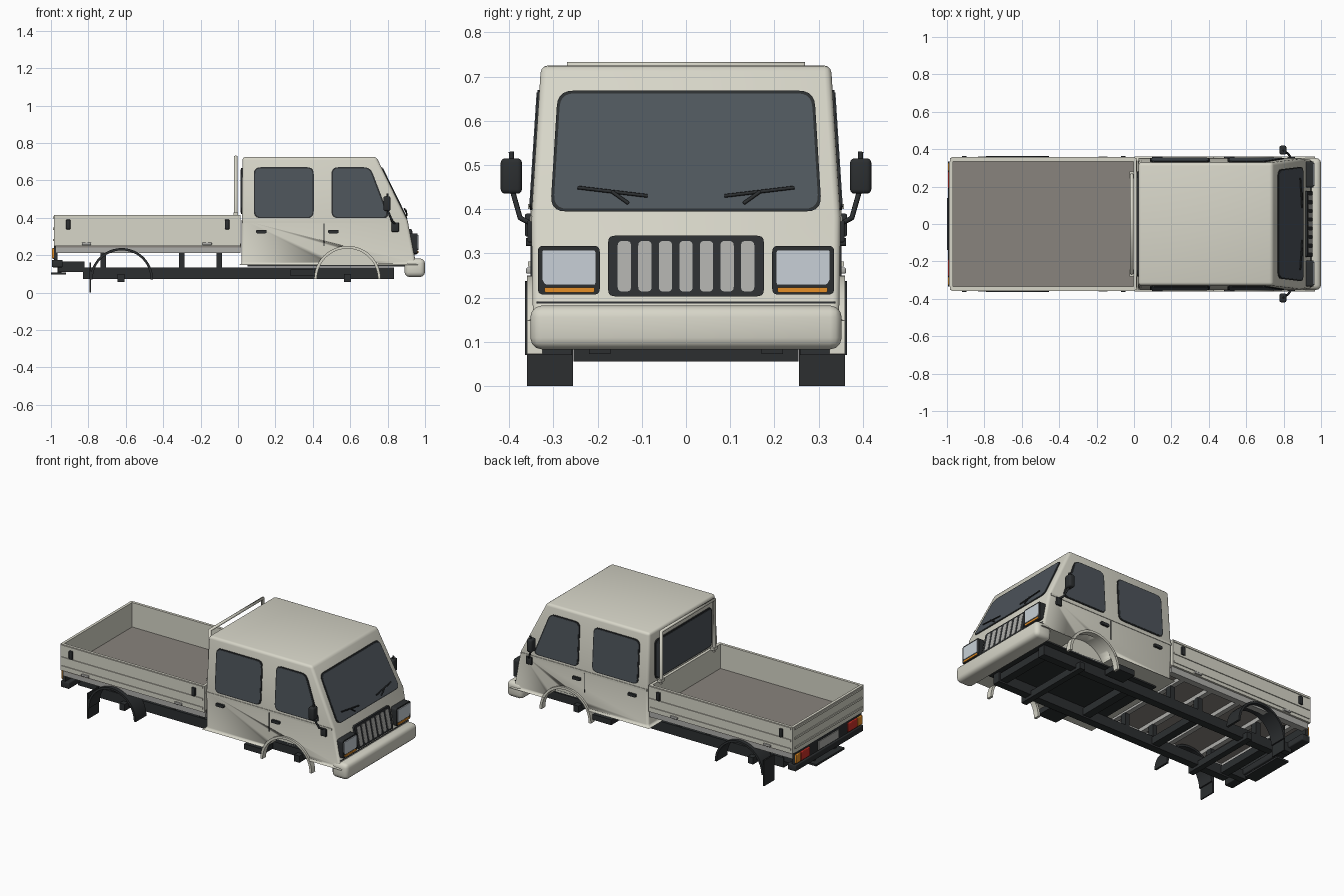
import bpy, bmesh
from math import sin, cos, pi, radians
from mathutils import Vector

if "Cube" in bpy.data.objects:
    bpy.data.objects.remove(bpy.data.objects["Cube"])


def material(name, r, g, b):
    m = bpy.data.materials.new(name)
    m.diffuse_color = (r, g, b, 1)
    m.use_nodes = True
    m.node_tree.nodes["Principled BSDF"].inputs["Base Color"].default_value = m.diffuse_color
    return m


PAINT = material("paint", 0.68, 0.67, 0.58)
DARK = material("dark_plastic", 0.025, 0.028, 0.03)
GLASS = material("glass", 0.075, 0.09, 0.105)
FLOOR = material("bed_floor", 0.25, 0.23, 0.205)
TRIM = material("grey_trim", 0.42, 0.42, 0.40)
LENS = material("lens", 0.58, 0.63, 0.68)
AMBER = material("amber", 0.8, 0.28, 0.02)
RED = material("red", 0.6, 0.03, 0.02)


def finish(name, bm, mat, smooth=True):
    bmesh.ops.recalc_face_normals(bm, faces=bm.faces)
    me = bpy.data.meshes.new(name)
    bm.to_mesh(me)
    bm.free()
    ob = bpy.data.objects.new(name, me)
    bpy.context.collection.objects.link(ob)
    if mat:
        me.materials.append(mat)
    if smooth:
        bpy.ops.object.select_all(action='DESELECT')
        ob.select_set(True)
        bpy.context.view_layer.objects.active = ob
        bpy.ops.object.shade_smooth_by_angle(angle=radians(35))
    return ob


def box(name, xr, yr, zr, mat, bevel=0.0):
    bm = bmesh.new()
    bmesh.ops.create_cube(bm, size=1)
    for v in bm.verts:
        v.co = [(r[0] + r[1]) / 2 + c * (r[1] - r[0]) for r, c in zip((xr, yr, zr), v.co)]
    if bevel:
        bmesh.ops.bevel(bm, geom=bm.edges[:], offset=bevel, segments=3, profile=0.5, affect='EDGES')
    return finish(name, bm, mat, bevel > 0)


def rounded(pts, r):
    """Round the corners of a 2D polygon."""
    out, n = [], len(pts)
    for i in range(n):
        p, a, b = Vector(pts[i]), Vector(pts[i - 1]), Vector(pts[(i + 1) % n])
        p0, p1 = p + (a - p).normalized() * r, p + (b - p).normalized() * r
        for k in range(6):
            t = k / 5
            out.append(p0 * (1 - t) ** 2 + p * 2 * t * (1 - t) + p1 * t * t)
    return out


def panel(name, pts, place, d0, d1, mat, r=0.0):
    """Extrude a 2D outline between depths d0 and d1 on a mapped surface."""
    if r:
        pts = rounded(pts, r)
    bm = bmesh.new()
    a, b = ([bm.verts.new(place(p[0], p[1], d)) for p in pts] for d in (d0, d1))
    bm.faces.new(a)
    bm.faces.new(b)
    for i in range(len(pts)):
        j = (i + 1) % len(pts)
        bm.faces.new((a[i], a[j], b[j], b[i]))
    return finish(name, bm, mat)


def pipe(name, pts, r, mat):
    cu = bpy.data.curves.new(name, 'CURVE')
    cu.dimensions = '3D'
    cu.bevel_depth, cu.bevel_resolution, cu.use_fill_caps = r, 2, True
    sp = cu.splines.new('POLY')
    sp.points.add(len(pts) - 1)
    for q, p in zip(sp.points, pts):
        q.co = (*p, 1)
    ob = bpy.data.objects.new(name, cu)
    bpy.context.collection.objects.link(ob)
    cu.materials.append(mat)


def rect(u0, u1, v0, v1):
    return [(u0, v0), (u1, v0), (u1, v1), (u0, v1)]


def arch(cx, cz, ro, ri, n=24):
    ang = [pi * i / n for i in range(n + 1)]
    return ([(cx + ro * cos(a), cz + ro * sin(a)) for a in ang] +
            [(cx + ri * cos(a), cz + ri * sin(a)) for a in reversed(ang)])


# Surfaces that outlines are laid on
def screen(u, v, d):
    return (0.907 - 0.167 * (v - 0.385) / 0.34 + d, u, v)


def nose(u, v, d):
    return (0.953 - 0.046 * (v - 0.15) / 0.235 + d, u, v)


def back(u, v, d):
    return (0.02 - d, u, v)


def side(s):
    return lambda u, v, d: (u, s * (0.35 - 0.022 * max(0, v - 0.385) / 0.34 + d), v)


def flat(s):
    return lambda u, v, d: (u, s * d, v)


# Cab body lofted through three levels, with wheel wells cut out
bm = bmesh.new()
rings = []
for z, xb, xf, w in ((0.147, 0.02, 0.953, 0.346), (0.385, 0.02, 0.907, 0.35), (0.725, 0.024, 0.74, 0.328)):
    rings.append([bm.verts.new(p) for p in ((xb, -w, z), (xf, -w, z), (xf, w, z), (xb, w, z))])
bm.faces.new(rings[0])
bm.faces.new(rings[2])
for lo, hi in zip(rings, rings[1:]):
    for i in range(4):
        j = (i + 1) % 4
        bm.faces.new((lo[i], lo[j], hi[j], hi[i]))
bm.normal_update()
sharp = [e for e in bm.edges if e.calc_face_angle() > 0.5]
bmesh.ops.bevel(bm, geom=sharp, offset=0.016, segments=3, profile=0.5, affect='EDGES')
cab = finish("cab_body", bm, PAINT)
AX = 0.585
for s in (1, -1):
    cut = panel("wheel_well_cutter", arch(AX, 0.075, 0.165, 0.001), flat(s), 0.25, 0.45, None)
    cut.hide_render = True
    cut.display_type = 'WIRE'
    mod = cab.modifiers.new("well", 'BOOLEAN')
    mod.operation, mod.object, mod.solver = 'DIFFERENCE', cut, 'EXACT'
box("cab_floor", (0.05, 0.9), (-0.25, 0.25), (0.138, 0.16), DARK)

# Windscreen, rear window and wipers
panel("windscreen_seal", [(-0.307, 0.395), (0.307, 0.395), (0.29, 0.668), (-0.29, 0.668)], screen, -0.01, 0.004, DARK, 0.035)
panel("windscreen", [(-0.3, 0.401), (0.3, 0.401), (0.284, 0.662), (-0.284, 0.662)], screen, -0.01, 0.006, GLASS, 0.032)
panel("rear_window_seal", rect(-0.28, 0.28, 0.42, 0.665), back, -0.01, 0.004, DARK, 0.03)
panel("rear_window", rect(-0.272, 0.272, 0.428, 0.657), back, -0.01, 0.006, GLASS, 0.026)
for s in (1, -1):
    pipe("wiper_blade", [screen(s * 0.087, 0.43, 0.014), screen(s * 0.245, 0.449, 0.014)], 0.004, DARK)
    pipe("wiper_arm", [screen(s * 0.13, 0.413, 0.01), screen(s * 0.168, 0.44, 0.018)], 0.004, DARK)

# Side windows, door lines, handles, wheel arch trims, mirrors
for s in (1, -1):
    S = side(s)
    panel("rear_side_seal", rect(0.085, 0.405, 0.398, 0.67), S, -0.01, 0.004, DARK, 0.035)
    panel("rear_side_window", rect(0.092, 0.398, 0.404, 0.664), S, -0.01, 0.006, GLASS, 0.03)
    panel("front_side_seal", [(0.5, 0.398), (0.812, 0.398), (0.708, 0.67), (0.5, 0.67)], S, -0.01, 0.004, DARK, 0.035)
    panel("front_side_window", [(0.507, 0.404), (0.8, 0.404), (0.702, 0.664), (0.507, 0.664)], S, -0.01, 0.006, GLASS, 0.03)
    panel("belt_line", rect(0.025, 0.895, 0.372, 0.385), S, -0.005, 0.003, PAINT)
    panel("door_gap", rect(0.458, 0.462, 0.25, 0.37), S, -0.005, 0.002, DARK)
    for x in (0.125, 0.51):
        panel("door_handle", rect(x - 0.028, x + 0.028, 0.317, 0.335), S, -0.005, 0.012, DARK, 0.006)
    panel("front_arch_trim", arch(AX, 0.072, 0.178, 0.163), flat(s), 0.325, 0.36, PAINT)
    pipe("mirror_arm", [(0.845, s * 0.345, 0.365), (0.825, s * 0.375, 0.38), (0.8, s * 0.392, 0.44), (0.8, s * 0.395, 0.53)], 0.006, DARK)
    box("mirror_bracket", (0.82, 0.86), (s * 0.35 - 0.009, s * 0.35 + 0.009), (0.325, 0.375), DARK, 0.004)
    box("mirror_head", (0.778, 0.815), (s * 0.395 - 0.024, s * 0.395 + 0.024), (0.435, 0.515), DARK, 0.01)
    box("door_step", (0.28, 0.41), (s * 0.29 - 0.05, s * 0.29 + 0.05), (0.088, 0.122), DARK)

# Grille, headlights and front bumper
panel("grille", rect(-0.176, 0.176, 0.203, 0.34), nose, -0.01, 0.012, DARK, 0.015)
for i in range(7):
    y = (i - 3) * 0.0465
    panel("grille_slot", rect(y - 0.015, y + 0.015, 0.214, 0.328), nose, 0, 0.014, TRIM, 0.01)
for s in (1, -1):
    put = lambda u, v, d: (0.945 + d, s * u, v)
    panel("headlight_frame", rect(0.195, 0.335, 0.207, 0.317), put, -0.04, 0.016, DARK, 0.013)
    panel("headlight_lens", [(0.204, 0.228), (0.318, 0.228), (0.326, 0.24), (0.326, 0.308), (0.204, 0.308)], put, 0, 0.021, LENS, 0.006)
    panel("turn_signal", rect(0.207, 0.32, 0.212, 0.223), put, 0, 0.02, AMBER, 0.004)
panel("nose_seam", rect(-0.338, 0.338, 0.187, 0.191), nose, -0.01, 0.002, DARK)
box("front_bumper", (0.89, 1.0), (-0.352, 0.352), (0.083, 0.182), PAINT, 0.026)

# Load bed
box("bed_floor", (-0.975, 0.015), (-0.34, 0.34), (0.24, 0.262), FLOOR)
box("bed_tailgate", (-0.985, -0.968), (-0.35, 0.35), (0.25, 0.415), PAINT)
box("bed_front_wall", (-0.004, 0.014), (-0.35, 0.35), (0.25, 0.415), PAINT)
for z in (0.275, 0.335, 0.395):
    box("tailgate_rib", (-0.99, -0.98), (-0.335, 0.335), (z, z + 0.012), PAINT)
for s in (1, -1):
    def strip(name, x0, x1, y0, y1, z0, z1, mat, bevel=0):
        box(name, (x0, x1), sorted((s * y0, s * y1)), (z0, z1), mat, bevel)
    strip("bed_side_wall", -0.985, 0.014, 0.335, 0.352, 0.25, 0.415, PAINT)
    strip("bed_side_rail", -0.975, 0.014, 0.3, 0.34, 0.212, 0.25, TRIM)
    for z in (0.27, 0.325, 0.4):
        strip("bed_side_rib", -0.975, 0.005, 0.35, 0.357, z, z + 0.012, PAINT)
    for x in (-0.908, -0.058):
        strip("bed_latch", x - 0.012, x + 0.012, 0.345, 0.364, 0.338, 0.39, DARK, 0.004)
    for x in (-0.81, -0.165):
        strip("bed_hinge", x - 0.025, x + 0.025, 0.345, 0.362, 0.254, 0.268, TRIM, 0.004)

# Ladder frame behind the cab
W = 0.262
pipe("cab_guard_frame", [(-0.012, -W, 0.4), (-0.012, -W, 0.725), (-0.012, W, 0.725), (-0.012, W, 0.4)], 0.0105, PAINT)
for s in (1, -1):
    box("guard_foot", (-0.024, 0.0), (s * W - 0.02, s * W + 0.02), (0.412, 0.428), PAINT)

# Chassis
for s in (1, -1):
    box("chassis_rail", (-0.83, 0.835), (s * 0.195 - 0.024, s * 0.195 + 0.024), (0.073, 0.135), DARK)
for x in (-0.8, -0.3, 0.2, 0.8):
    box("chassis_crossmember", (x - 0.025, x + 0.025), (-0.19, 0.19), (0.083, 0.128), DARK)
for x in (-0.625, AX):
    box("axle_beam", (x - 0.018, x + 0.018), (-0.254, 0.254), (0.056, 0.098), DARK)
for x in (-0.9, -0.72, -0.5, -0.3, -0.1):
    box("bed_cross_bearer", (x - 0.015, x + 0.015), (-0.31, 0.31), (0.215, 0.242), TRIM)
for x in (-0.72, -0.3, -0.1):
    for s in (1, -1):
        box("bed_mount", (x - 0.015, x + 0.015), (s * 0.195 - 0.02, s * 0.195 + 0.02), (0.13, 0.22), DARK)

# Rear fenders and mud flaps
for s in (1, -1):
    panel("rear_fender", arch(-0.622, 0.07, 0.168, 0.155), flat(s), 0.258, 0.364, DARK)
    box("mud_flap", (-0.793, -0.785), (s * 0.308 - 0.052, s * 0.308 + 0.052), (0.0, 0.16), DARK)

# Rear bumper, lamps, plate and step
box("rear_bumper", (-0.995, -0.937), (-0.335, 0.335), (0.135, 0.175), DARK, 0.006)
box("rear_light_bar", (-0.985, -0.965), (-0.33, 0.33), (0.17, 0.25), DARK)
box("number_plate", (-0.99, -0.98), (-0.1, 0.1), (0.18, 0.232), TRIM)
box("rear_step", (-1.0, -0.92), (-0.14, 0.14), (0.096, 0.108), DARK)
for s in (1, -1):
    box("step_bracket", (-0.965, -0.945), (s * 0.1 - 0.01, s * 0.1 + 0.01), (0.1, 0.14), DARK)
    box("bumper_bracket", (-0.96, -0.82), (s * 0.195 - 0.02, s * 0.195 + 0.02), (0.11, 0.165), DARK)
    box("tail_lamp", (-0.995, -0.98), (s * 0.235 - 0.045, s * 0.235 + 0.045), (0.182, 0.237), RED, 0.004)
    box("rear_signal", (-0.995, -0.98), (s * 0.305 - 0.022, s * 0.305 + 0.022), (0.182, 0.237), AMBER, 0.004)
